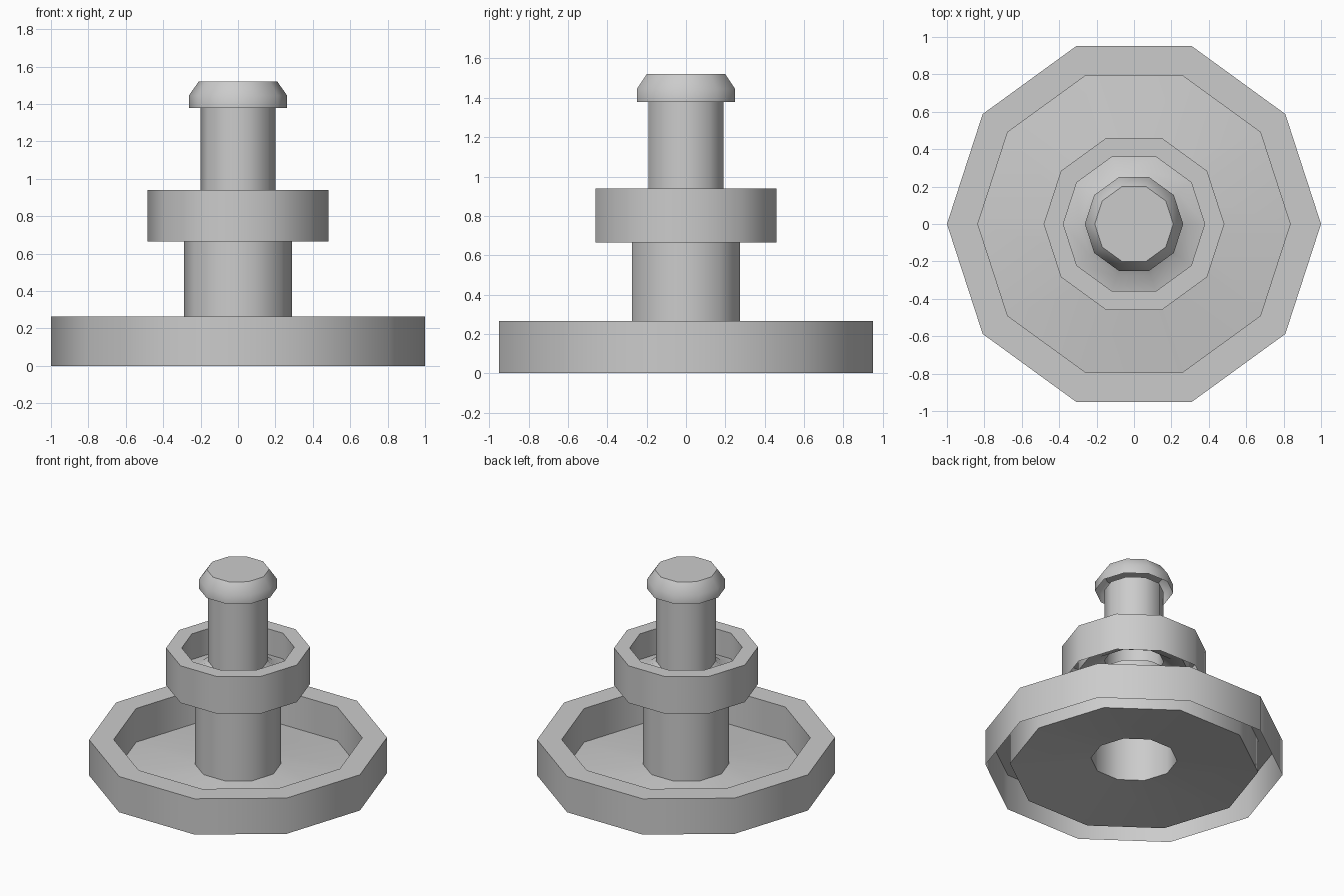
import bpy, bmesh
from math import cos, sin, pi, radians

if "Cube" in bpy.data.objects:
    bpy.data.objects.remove(bpy.data.objects["Cube"])

SIDES = 10


def lathe(name, profile, cap_top=False):
    """Spin an (r, z) profile into an open ten-sided shell."""
    bm = bmesh.new()
    rings = [[bm.verts.new((r * cos(2 * pi * i / SIDES), r * sin(2 * pi * i / SIDES), z))
              for i in range(SIDES)] for r, z in profile]
    for a, b in zip(rings, rings[1:]):
        for i in range(SIDES):
            j = (i + 1) % SIDES
            bm.faces.new((a[i], a[j], b[j], b[i]))
    if cap_top:
        bm.faces.new(rings[-1])
    mesh = bpy.data.meshes.new(name)
    bm.to_mesh(mesh)
    bm.free()
    obj = bpy.data.objects.new(name, mesh)
    bpy.context.collection.objects.link(obj)
    bpy.ops.object.select_all(action='DESELECT')
    bpy.context.view_layer.objects.active = obj
    obj.select_set(True)
    bpy.ops.object.shade_smooth_by_angle(angle=radians(40))
    return obj


# Wide basin with gently rising floor, continuing into the hollow lower column
lathe("lower_basin_and_column", [(1, 0), (1, 0.265), (0.835, 0.265), (0.835, 0.015),
                                 (0.29, 0.08), (0.29, 0.69)])

# Small bowl whose floor rises into the upper column
lathe("upper_bowl_and_column", [(0.483, 0.665), (0.483, 0.94), (0.378, 0.94), (0.378, 0.75),
                                (0.29, 0.77), (0.2, 0.84), (0.2, 1.385)])

# Chamfered cap, open underneath
lathe("top_cap", [(0.263, 1.38), (0.263, 1.445), (0.21, 1.52)], cap_top=True)
